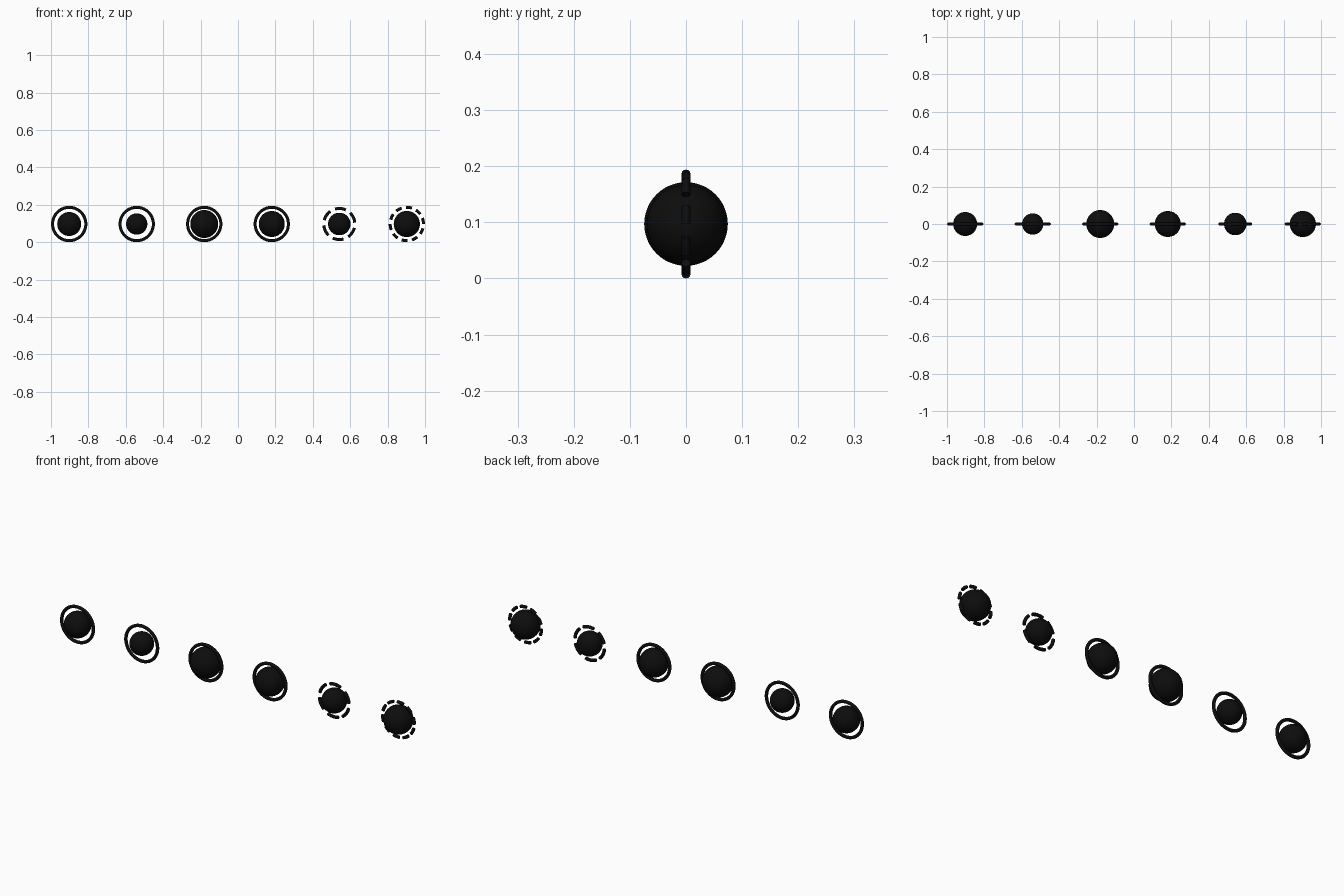
import bpy
from math import sin, cos, radians, tau

if "Cube" in bpy.data.objects:
    bpy.data.objects.remove(bpy.data.objects["Cube"])

Z = 0.097          # common centre height
TUBE = 0.008       # ring wire radius
SPACING = 0.361

black = bpy.data.materials.new("black")
black.diffuse_color = (0.004, 0.004, 0.004, 1)
black.use_nodes = True
black.node_tree.nodes["Principled BSDF"].inputs["Base Color"].default_value = black.diffuse_color


def ball(name, x, r):
    bpy.ops.mesh.primitive_uv_sphere_add(segments=48, ring_count=24, radius=r, location=(x, 0, Z))
    ob = bpy.context.object
    ob.name = name
    ob.data.materials.append(black)
    bpy.ops.object.shade_smooth()


def ring(name, x, r):
    bpy.ops.mesh.primitive_torus_add(major_radius=r, minor_radius=TUBE, major_segments=72,
                                     minor_segments=12, location=(x, 0, Z),
                                     rotation=(radians(90), 0, 0))
    ob = bpy.context.object
    ob.name = name
    ob.data.materials.append(black)
    bpy.ops.object.shade_smooth()


def dashed_ring(name, x, r, count, fill, start):
    # each dash is a capped tube swept along an arc
    cu = bpy.data.curves.new(name, 'CURVE')
    cu.dimensions = '3D'
    cu.bevel_depth = TUBE
    cu.bevel_resolution = 4
    cu.use_fill_caps = True
    steps = 9
    for i in range(count):
        sp = cu.splines.new('POLY')
        sp.points.add(steps - 1)
        for k in range(steps):
            a = radians(start) + tau / count * (i + fill * k / (steps - 1))
            sp.points[k].co = (r * cos(a), 0, r * sin(a), 1)
    cu.materials.append(black)
    ob = bpy.data.objects.new(name, cu)
    ob.location = (x, 0, Z)
    bpy.context.collection.objects.link(ob)


# six balls, each inside its own ring
for i, r in enumerate((0.064, 0.057, 0.0745, 0.0695, 0.06, 0.07)):
    x = (i - 2.5) * SPACING
    ball(f"ball_{i + 1}", x, r)
    if i < 4:
        ring(f"ring_{i + 1}", x, 0.089)

# broken rings around the last two balls
dashed_ring("dashed_ring_5", 1.5 * SPACING, 0.083, 6, 0.68, 5)
dashed_ring("dashed_ring_6", 2.5 * SPACING, 0.089, 10, 0.58, 0)
